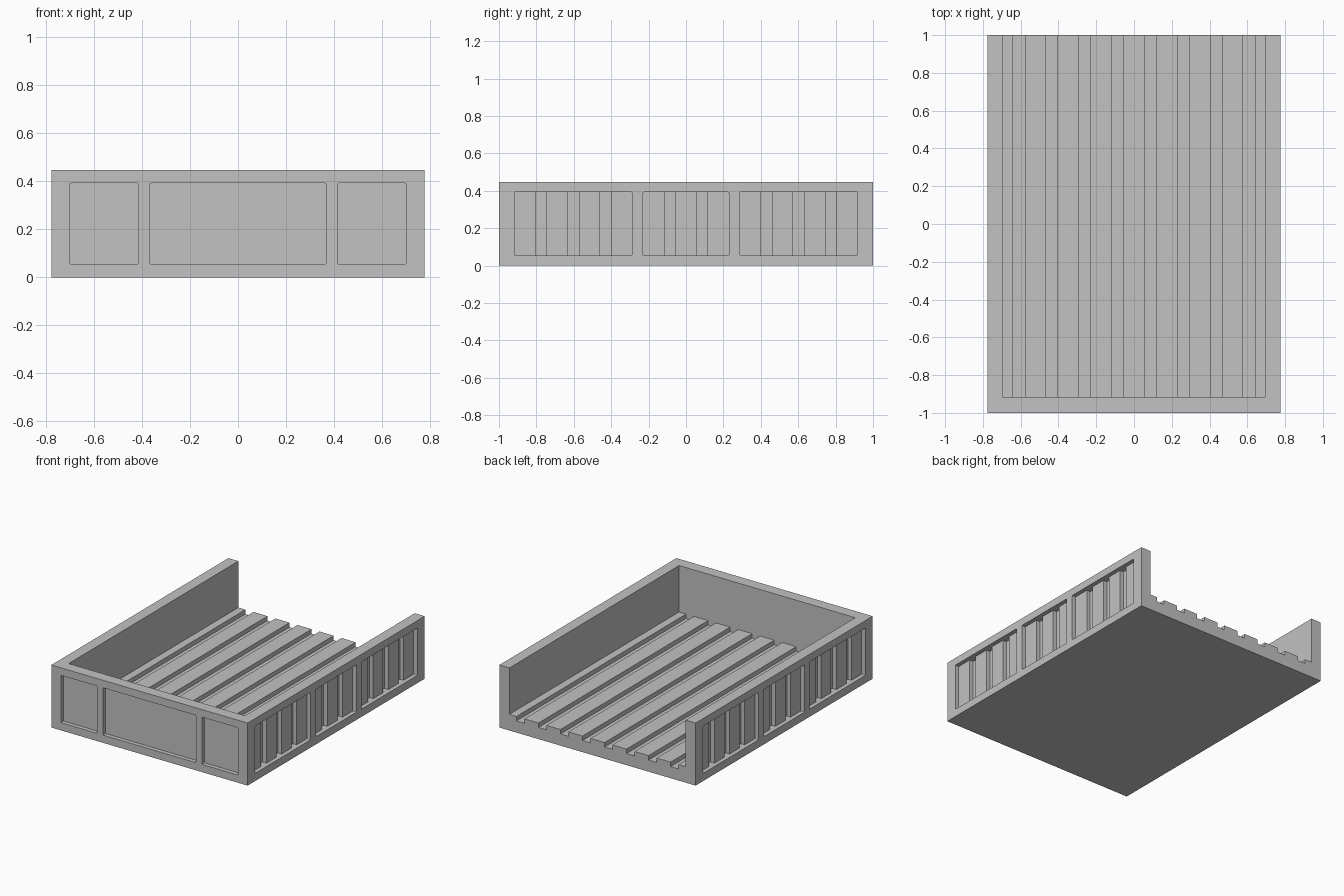
import bpy
import bmesh
from mathutils import Vector

old = bpy.data.objects.get("Cube")
if old:
    bpy.data.objects.remove(old, do_unlink=True)

W, L, H = 0.776, 1.0, 0.447        # half width, half length, height
INNER, FRONT_IN = 0.697, -0.917    # inner faces of the side and front walls
PANEL_Z = (0.055, 0.393)           # height range of the recessed panels
RECESS, GROOVE = 0.03, 0.03        # panel depth, extra groove depth

grey = bpy.data.materials.new("plain grey")
grey.use_nodes = True
colour = (0.54, 0.54, 0.54, 1)
grey.diffuse_color = colour
grey.node_tree.nodes["Principled BSDF"].inputs["Base Color"].default_value = colour


def comb(u0, u1, near, mid, deep, centres=(), width=0.06):
    """Outline of a slot from near to mid, with narrow grooves down to deep."""
    pts = [(u0, near), (u0, mid)]
    for c in centres:
        a, b = c - width / 2, c + width / 2
        pts += [(a, mid), (a, deep), (b, deep), (b, mid)]
    return pts + [(u1, mid), (u1, near)]


def prism(name, pts, place, t0, t1):
    """Solid with the outline pts, swept from t0 to t1; place maps (u, d, t) to xyz."""
    bm = bmesh.new()
    rings = [[bm.verts.new(place(u, d, t)) for u, d in pts] for t in (t0, t1)]
    bm.faces.new(rings[0])
    bm.faces.new(rings[1][::-1])
    n = len(pts)
    for i in range(n):
        j = (i + 1) % n
        bm.faces.new((rings[0][i], rings[0][j], rings[1][j], rings[1][i]))
    bmesh.ops.recalc_face_normals(bm, faces=bm.faces)
    mesh = bpy.data.meshes.new(name)
    bm.to_mesh(mesh)
    bm.free()
    obj = bpy.data.objects.new(name, mesh)
    bpy.context.scene.collection.objects.link(obj)
    mesh.materials.append(grey)
    return obj


def soften_corners(obj, u_axis, depth_axis, u0, u1):
    """Round the four depth-wise corner edges of a panel cutter."""
    bm = bmesh.new()
    bm.from_mesh(obj.data)
    corners = []
    for e in bm.edges:
        a, b = (v.co for v in e.verts)
        along = abs((b - a).normalized()[depth_axis]) > 0.99
        if along and min(abs(a[u_axis] - u0), abs(a[u_axis] - u1)) < 0.001:
            corners.append(e)
    bmesh.ops.bevel(bm, geom=corners, offset=0.006, segments=2,
                    profile=0.5, affect='EDGES')
    bm.to_mesh(obj.data)
    bm.free()


def cut(target, cutter):
    """Subtract the cutter from the target, then discard the cutter."""
    cutter.hide_render = True
    mod = target.modifiers.new("cut", 'BOOLEAN')
    mod.operation, mod.solver, mod.object = 'DIFFERENCE', 'EXACT', cutter
    graph = bpy.context.evaluated_depsgraph_get()
    mesh = bpy.data.meshes.new_from_object(target.evaluated_get(graph))
    target.modifiers.clear()
    target.data = mesh
    bpy.data.objects.remove(cutter, do_unlink=True)


def along_y(u, d, t):
    return Vector((u, t, d))


# Solid block for the open-backed tray
tray = prism("tray", [(-W, 0), (W, 0), (W, H), (-W, H)], along_y, -L, L)

# Cavity, with plank grooves along the floor
floor_grooves = [(i - 3.5) * 0.1742 for i in range(8)]
cut(tray, prism("cavity_cutter",
                comb(-INNER, INNER, 0.6, 0.115, 0.083, floor_grooves, 0.063),
                along_y, FRONT_IN, L + 0.1))

# Front panels: one wide, two narrow
for u0, u1 in ((-0.70, -0.415), (-0.367, 0.367), (0.415, 0.70)):
    panel = prism("front_panel_cutter", comb(u0, u1, L + 0.1, L - RECESS, 0),
                  lambda u, d, t: Vector((u, -d, t)), *PANEL_Z)
    soften_corners(panel, 0, 1, u0, u1)
    cut(tray, panel)

# Side panels with upright grooves, the same on both sides
side_panels = ((-0.918, -0.287, (-0.775, -0.603, -0.432)),
               (-0.23, 0.23, (-0.086, 0.086)),
               (0.287, 0.918, (0.432, 0.603, 0.775)))
for side in (-1, 1):
    for u0, u1, centres in side_panels:
        pts = comb(u0, u1, W + 0.1, W - RECESS, W - RECESS - GROOVE, centres)
        panel = prism("side_panel_cutter", pts,
                      lambda u, d, t: Vector((side * d, u, t)), *PANEL_Z)
        soften_corners(panel, 1, 0, u0, u1)
        cut(tray, panel)

tray.data.name = "tray"
